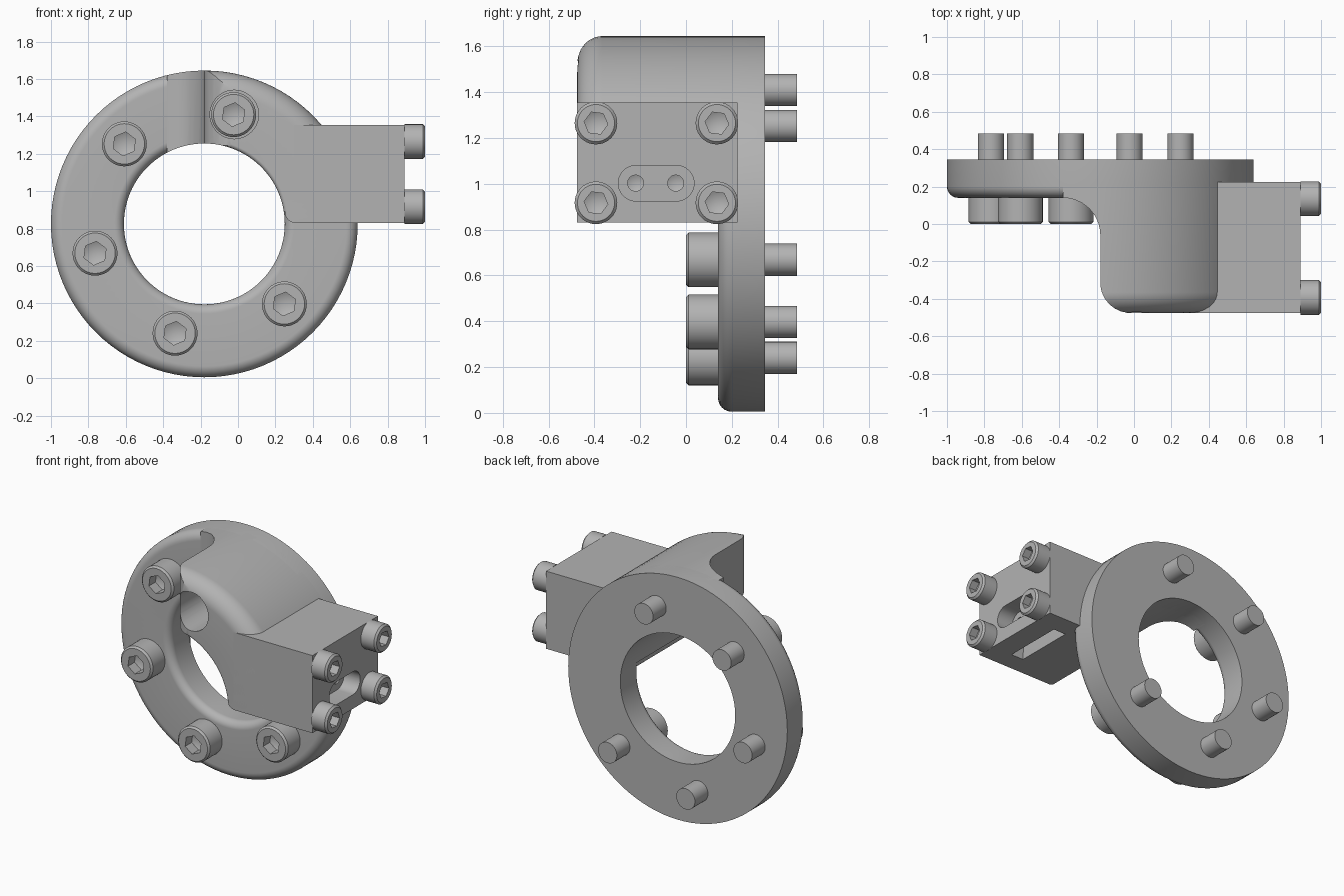
import bpy, bmesh
from math import radians, sin, cos, tan, pi
from mathutils import Vector, Matrix

if "Cube" in bpy.data.objects:
    bpy.data.objects.remove(bpy.data.objects["Cube"], do_unlink=True)

steel = bpy.data.materials.new("satin_grey")
steel.use_nodes = True
GREY = (0.45, 0.45, 0.45, 1)
steel.diffuse_color = GREY
steel.node_tree.nodes["Principled BSDF"].inputs["Base Color"].default_value = GREY

FRONT = Matrix.Rotation(radians(90), 4, 'X')   # local z points to -y
SIDE = Matrix.Rotation(radians(90), 4, 'Y')    # local z points to +x
UP = Matrix.Identity(4)


def rounded(corners, steps=8):
    """Turn (x, y, radius) corners into a filleted outline."""
    out = []
    for i, (x, y, r) in enumerate(corners):
        p = Vector((x, y))
        if r == 0:
            out.append(p)
            continue
        a = (Vector(corners[i - 1][:2]) - p).normalized()
        b = (Vector(corners[(i + 1) % len(corners)][:2]) - p).normalized()
        half = a.angle(b) / 2
        c = p + (a + b).normalized() * r / sin(half)
        s, e = p + a * r / tan(half) - c, p + b * r / tan(half) - c
        out += [c + s.lerp(e, k / steps).normalized() * r for k in range(steps + 1)]
    return out


def make(name, bm, matrix):
    bmesh.ops.remove_doubles(bm, verts=bm.verts, dist=1e-5)
    bmesh.ops.recalc_face_normals(bm, faces=bm.faces)
    mesh = bpy.data.meshes.new(name)
    bm.to_mesh(mesh)
    bm.free()
    mesh.materials.append(steel)
    obj = bpy.data.objects.new(name, mesh)
    bpy.context.collection.objects.link(obj)
    obj.matrix_world = matrix
    return obj


def lathe(name, profile, matrix, segments=64, closed=True):
    """Spin a (radius, height) profile about local z."""
    bm = bmesh.new()
    vs = [bm.verts.new((r, 0, h)) for r, h in profile]
    edges = [bm.edges.new(pair) for pair in zip(vs, vs[1:])]
    if closed:
        edges.append(bm.edges.new((vs[-1], vs[0])))
    bmesh.ops.spin(bm, geom=vs + edges, cent=(0, 0, 0), axis=(0, 0, 1),
                   angle=2 * pi, steps=segments)
    return make(name, bm, matrix)


def prism(name, outline, low, high, matrix):
    """Extrude an outline along local z."""
    bm = bmesh.new()
    face = bm.faces.new([bm.verts.new((x, y, low)) for x, y in outline])
    top = bmesh.ops.extrude_face_region(bm, geom=[face])["geom"]
    bmesh.ops.translate(bm, vec=(0, 0, high - low),
                        verts=[v for v in top if isinstance(v, bmesh.types.BMVert)])
    return make(name, bm, matrix)


def box(name, x0, x1, y0, y1, z0, z1):
    return prism(name, [(x0, y0), (x1, y0), (x1, y1), (x0, y1)], z0, z1, UP)


def combine(obj, cutter, operation='DIFFERENCE'):
    mod = obj.modifiers.new("cut", 'BOOLEAN')
    mod.operation, mod.object, mod.solver = operation, cutter, 'EXACT'
    bpy.context.view_layer.objects.active = obj
    bpy.ops.object.modifier_apply(modifier=mod.name)
    bpy.data.objects.remove(cutter, do_unlink=True)


def ngon(radius, sides, cx=0, cy=0, turn=0.0):
    return [(cx + radius * cos(turn + 2 * pi * k / sides),
             cy + radius * sin(turn + 2 * pi * k / sides)) for k in range(sides)]


CX, CZ, OUTER, INNER = -0.18, 0.825, 0.82, 0.43
centre = Matrix.Translation((CX, 0, CZ)) @ FRONT

# Flange ring with softened front edges
lathe("flange_ring", rounded([(INNER, -0.345, 0), (OUTER, -0.345, 0),
      (OUTER, -0.14, 0.06), (INNER, -0.14, 0.05)]), centre, 96)

# Raised quarter boss, flaring into the ring on its flat side
boss = lathe("quarter_boss", rounded([(INNER, -0.25, 0), (OUTER, -0.25, 0),
             (OUTER, 0.475, 0.11), (INNER, 0.475, 0.02)]), centre, 96)
flare = prism("flare_cutter", rounded([(CX, -0.475, 0.16), (0.9, -0.475, 0),
              (0.9, 0.3, 0), (-0.38, 0.3, 0), (-0.38, 0.14, 0), (CX, 0.14, 0.199)]),
              0.83, 2, UP)
# Keep the front of the flare solid a hair beyond the boss face
for v in flare.data.vertices:
    if v.co.y < -0.4749:
        v.co.y = -0.48
combine(boss, flare, 'INTERSECT')
corner = [(0.2, 0.8), (0.31, 0.8)] + [(0.31 - 0.06 * sin(a), 0.89 - 0.06 * cos(a))
          for a in [k * pi / 16 for k in range(9)]] + [(0.2, 0.89)]
combine(boss, prism("corner_cutter", corner, -0.4, 0.6, FRONT))
combine(boss, prism("counterbore", ngon(0.13, 48, -0.02, 1.41), -0.16, 0.6, FRONT))

# Side arm with end slot, blind holes and underside pocket
arm = box("side_arm", 0.3, 0.89, -0.475, 0.225, 0.83, 1.355)
slot = rounded([(-1.08, -0.295, 0.076), (-1.08, 0.035, 0.076),
                (-0.925, 0.035, 0.076), (-0.925, -0.295, 0.076)])
combine(arm, prism("slot_cutter", slot, 0.77, 1, SIDE))
for y in (-0.22, -0.045):
    drill = lathe("drill_cutter", [(0, 0.745), (0.035, 0.76), (0.035, 0.8), (0, 0.8)],
                  Matrix.Translation((0, y, 1.003)) @ SIDE, 24, False)
    combine(arm, drill)
combine(arm, box("pocket_cutter", 0.63, 0.735, -0.34, 0.08, 0.7, 1.08))


def cap_screw(name, head, height, shaft, length, hexagon, matrix):
    """Socket head screw; the head rises from z = 0, the shaft runs down."""
    b = 0.012
    obj = lathe(name, [(0, height), (head - b, height), (head, height - b), (head, 0),
                       (shaft, 0), (shaft, -length), (0, -length)], matrix, 40, False)
    # Hexagonal socket with a conical floor
    bm = bmesh.new()
    top = [bm.verts.new((x, y, height + 0.05)) for x, y in ngon(hexagon, 6, turn=0.4)]
    low = [bm.verts.new((x, y, height * 0.5)) for x, y in ngon(hexagon, 6, turn=0.4)]
    tip = bm.verts.new((0, 0, height * 0.5 - hexagon * 0.5))
    bm.faces.new(top)
    for k in range(6):
        n = (k + 1) % 6
        bm.faces.new((top[k], top[n], low[n], low[k]))
        bm.faces.new((low[k], low[n], tip))
    combine(obj, make("socket_cutter", bm, matrix))


# Five flange screws at sixty degree steps
for k in range(1, 6):
    a = radians(15 + 60 * k)
    spot = Matrix.Translation((CX + 0.605 * cos(a), 0.14, CZ + 0.605 * sin(a)))
    cap_screw(f"flange_screw_{k}", 0.12, 0.14, 0.07, 0.345, 0.064, spot @ FRONT)

# Four arm screws
for i, y in enumerate((-0.393, 0.135)):
    for j, z in enumerate((0.917, 1.265)):
        spot = Matrix.Translation((0.89, y, z))
        cap_screw(f"arm_screw_{i}{j}", 0.093, 0.11, 0.05, 0.3, 0.052, spot @ SIDE)

# Smooth curved faces, keep hard edges
bpy.ops.object.select_all(action='DESELECT')
for obj in bpy.context.collection.objects:
    if obj.type == 'MESH' and obj.data.materials and obj.data.materials[0] == steel:
        obj.select_set(True)
        bpy.context.view_layer.objects.active = obj
bpy.ops.object.shade_smooth_by_angle(angle=radians(30))
